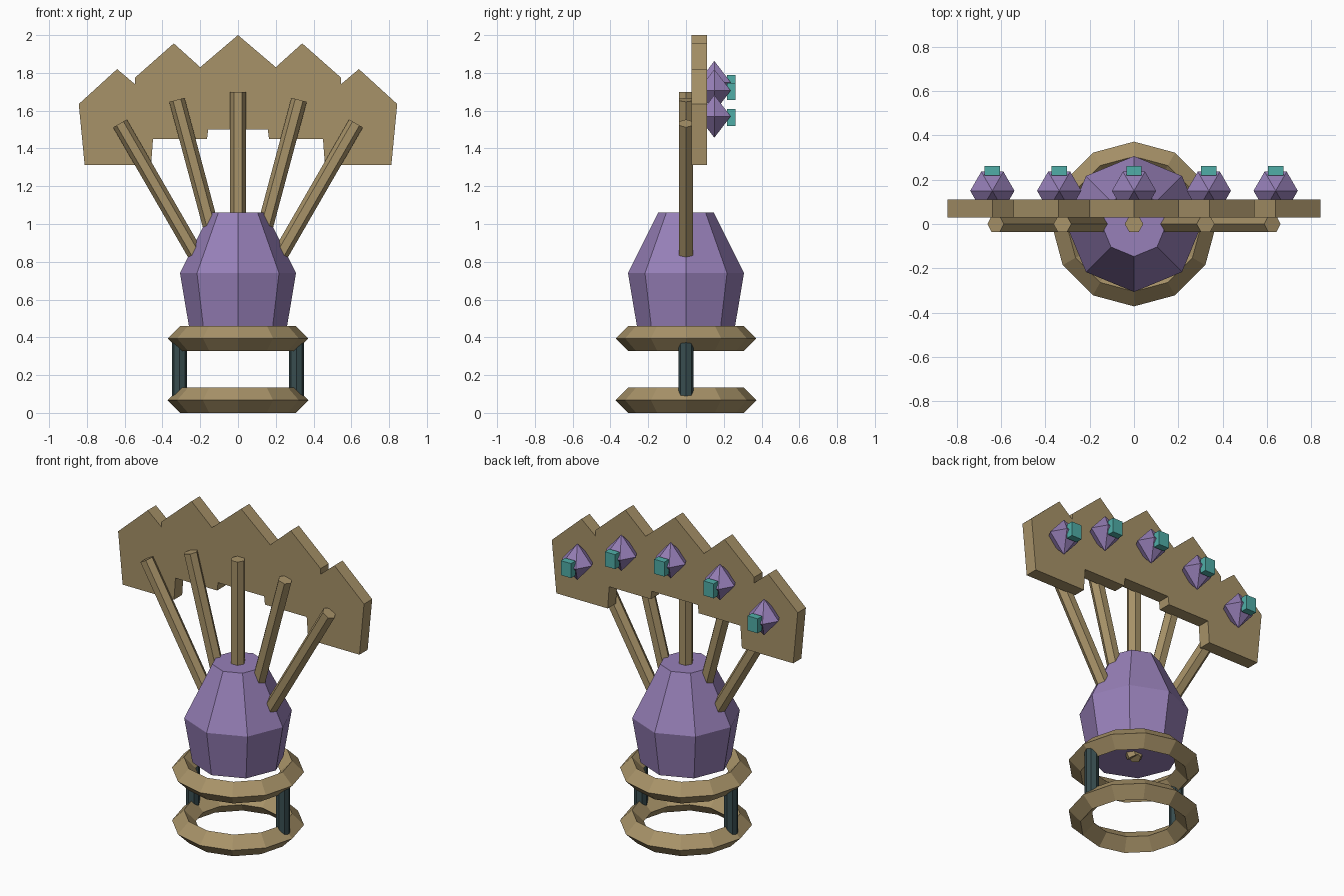
import bpy
from math import cos, sin, pi, radians

cube = bpy.data.objects.get("Cube")
if cube:
    bpy.data.objects.remove(cube)


def material(name, rgb):
    m = bpy.data.materials.new(name)
    m.use_nodes = True
    m.diffuse_color = (*rgb, 1)
    m.node_tree.nodes["Principled BSDF"].inputs["Base Color"].default_value = (*rgb, 1)
    return m


bronze = material("bronze", (0.39, 0.29, 0.14))
purple = material("purple", (0.31, 0.215, 0.48))
teal = material("teal", (0.08, 0.42, 0.39))
slate = material("dark_slate", (0.04, 0.075, 0.08))


def mesh_object(name, verts, faces, mat, location=(0, 0, 0), tilt=0):
    mesh = bpy.data.meshes.new(name)
    mesh.from_pydata(verts, [], faces)
    mesh.materials.append(mat)
    ob = bpy.data.objects.new(name, mesh)
    ob.location = location
    ob.rotation_euler.y = tilt
    bpy.context.collection.objects.link(ob)
    return ob


def lathe(name, profile, sides, mat, location=(0, 0, 0), tilt=0, ring=False):
    """Turn (radius, z) points, listed bottom to top, about z; ring closes the section."""
    verts = [(r * cos(2 * pi * i / sides), r * sin(2 * pi * i / sides), z)
             for r, z in profile for i in range(sides)]
    count = len(profile)
    faces = []
    for k in range(count if ring else count - 1):
        a, b = k * sides, (k + 1) % count * sides
        for i in range(sides):
            j = (i + 1) % sides
            faces.append((a + i, a + j, b + j, b + i))
    if not ring:
        faces.append(tuple(reversed(range(sides))))
        faces.append(tuple(range((count - 1) * sides, count * sides)))
    return mesh_object(name, verts, faces, mat, location, tilt)


# Two base rings with a diamond section
for name, z in (("lower_ring", 0.067), ("upper_ring", 0.394)):
    s = 0.067
    section = [(0.305, -s), (0.305 + s, 0), (0.305, s), (0.305 - s, 0)]
    lathe(name, section, 12, bronze, (0, 0, z), ring=True)

# Posts joining the rings
for side, x in (("left", 0.31), ("right", -0.31)):
    lathe(side + "_post", [(0.04, 0.08), (0.04, 0.38)], 8, slate, (x, 0, 0))

# Faceted hub
lathe("hub", [(0.26, 0.46), (0.307, 0.74), (0.147, 1.06)], 8, purple)

# Rods fanning out from the hub bottom
for i in range(-2, 3):
    lathe(f"rod_{i + 3}", [(0.042, 0), (0.042, 1.25)], 6, bronze,
          (0, 0, 0.45), radians(15 * i))

# Crest plate: half outline from the top peak round to the bottom, then mirrored
half = [(0.2, 1.83), (0.34, 1.956), (0.545, 1.775), (0.545, 1.74), (0.64, 1.82),
        (0.843, 1.635), (0.812, 1.313), (0.46, 1.313), (0.45, 1.45),
        (0.164, 1.45), (0.158, 1.5)]
outline = [(0, 2.0)] + half + [(-x, z) for x, z in reversed(half)]
n = len(outline)
verts = [(x, y, z) for y in (0.03, 0.11) for x, z in outline]
faces = [tuple(reversed(range(n))), tuple(range(n, 2 * n))]
faces += [(i, (i + 1) % n, n + (i + 1) % n, n + i) for i in range(n)]
plate = mesh_object("crest_plate", verts, faces, bronze)
plate.data.flip_normals() if plate.data.polygons[0].normal.y > 0 else None

# Gems with small blocks on the back of the plate
spots = [(-0.64, 1.57), (-0.338, 1.706), (0, 1.75), (0.338, 1.706), (0.64, 1.57)]
for i, (x, z) in enumerate(spots, 1):
    lathe(f"gem_{i}", [(0.001, -0.112), (0.1, 0), (0.001, 0.112)], 6, purple, (x, 0.15, z))
    bpy.ops.mesh.primitive_cube_add(size=1, location=(x, 0.24, z - 0.005))
    block = bpy.context.object
    block.name = f"gem_block_{i}"
    block.scale = (0.07, 0.044, 0.09)
    block.data.materials.append(teal)
